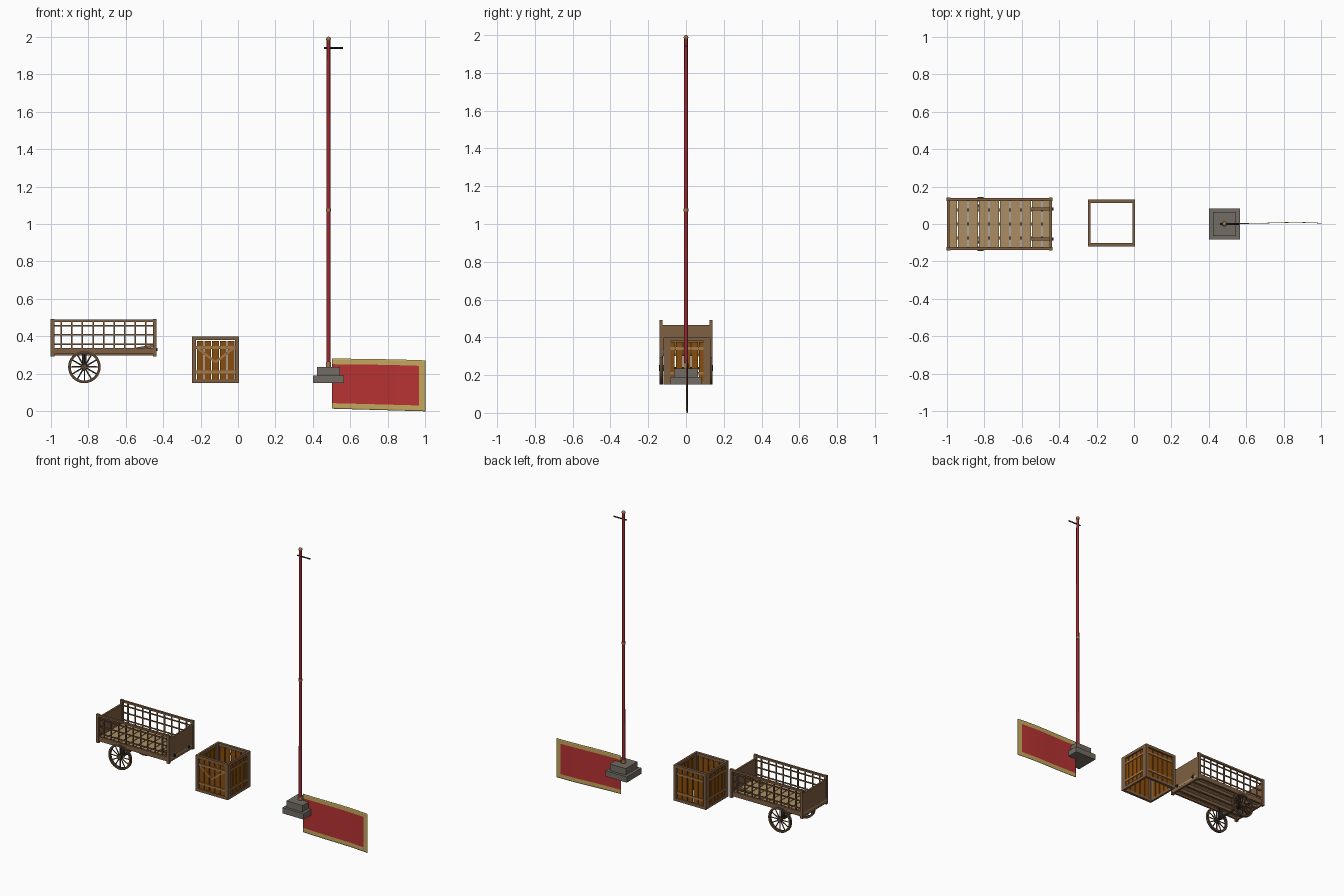
import bpy, bmesh, math
from mathutils import Matrix, Vector

cube = bpy.data.objects.get("Cube")
if cube:
    bpy.data.objects.remove(cube, do_unlink=True)


def material(name, rgb):
    m = bpy.data.materials.new(name)
    m.use_nodes = True
    m.diffuse_color = (*rgb, 1)
    m.node_tree.nodes["Principled BSDF"].inputs["Base Color"].default_value = (*rgb, 1)
    return m


wood = material("brown wood", (0.21, 0.115, 0.055))
tan = material("tan floor wood", (0.41, 0.27, 0.125))
dark = material("dark wheel wood", (0.10, 0.058, 0.03))
orange = material("orange crate wood", (0.25, 0.075, 0.004))
batten = material("light batten wood", (0.36, 0.19, 0.07))
stone = material("grey stone", (0.17, 0.15, 0.125))
cloth = material("red cloth", (0.48, 0.033, 0.033))
paint = material("dark red paint", (0.33, 0.022, 0.028))
gold = material("gold trim", (0.56, 0.39, 0.11))
iron = material("dark iron", (0.025, 0.022, 0.02))


def finish(name, bm, mats, smooth=False):
    mesh = bpy.data.meshes.new(name)
    bmesh.ops.recalc_face_normals(bm, faces=bm.faces)
    bm.to_mesh(mesh)
    bm.free()
    ob = bpy.data.objects.new(name, mesh)
    bpy.context.collection.objects.link(ob)
    for m in mats:
        mesh.materials.append(m)
    if smooth:
        bpy.ops.object.select_all(action='DESELECT')
        ob.select_set(True)
        bpy.context.view_layer.objects.active = ob
        bpy.ops.object.shade_smooth_by_angle()
    return ob


def add_box(bm, x, y, z, matrix=Matrix()):
    """Box spanning three (low, high) ranges."""
    mid = Vector([(a + b) / 2 for a, b in (x, y, z)])
    size = [b - a for a, b in (x, y, z)]
    bmesh.ops.create_cube(bm, size=1, matrix=matrix @ Matrix.Translation(mid) @ Matrix.Diagonal((*size, 1)))


def boxes(name, mat, items, matrix=Matrix()):
    bm = bmesh.new()
    for x, y, z in items:
        add_box(bm, x, y, z, matrix)
    return finish(name, bm, [mat])


def add_rod(bm, a, b, r1, r2=None, sides=12):
    a, b = Vector(a), Vector(b)
    d = b - a
    rot = d.to_track_quat('Z', 'Y').to_matrix().to_4x4()
    bmesh.ops.create_cone(bm, cap_ends=True, segments=sides, radius1=r1, radius2=r1 if r2 is None else r2,
                          depth=d.length, matrix=Matrix.Translation((a + b) / 2) @ rot)


def around(c, half):
    return (c - half, c + half)


# Cart body
x0, x1 = -1.0, -0.435
length = x1 - x0
pitch = 0.0565
boxes("cart_floor_planks", tan,
      [(around(x0 + pitch * (i + 0.5), 0.0255), (-0.125, 0.125), (0.318, 0.33)) for i in range(10)])
boxes("cart_floor_stringers", wood,
      [((x0 + 0.01, x1 - 0.01), around(y, 0.008), (0.298, 0.318)) for y in (-0.075, 0, 0.075)])
boxes("cart_end_boards", wood,
      [((x0 + 0.003, x0 + 0.015), (-0.125, 0.125), (0.3, 0.465)),
       ((x1 - 0.015, x1 - 0.003), (-0.125, 0.125), (0.3, 0.465))])

for side, label in ((-1, "right"), (1, "left")):
    def ys(a, b):
        return tuple(sorted((side * a, side * b)))
    # Side beams, rails and corner posts
    boxes(f"cart_{label}_frame", wood,
          [((x0, x1), ys(0.122, 0.136), (0.305, 0.337)),
           ((x0, x1), ys(0.126, 0.14), (0.477, 0.49)),
           ((x0, x0 + 0.02), ys(0.124, 0.141), (0.293, 0.492)),
           ((x1 - 0.02, x1), ys(0.124, 0.141), (0.293, 0.492))])
    # Open lattice
    uprights = [(around(x0 + pitch * i, 0.004), ys(0.129, 0.136), (0.33, 0.48)) for i in range(1, 10)]
    bars = [((x0 + 0.01, x1 - 0.01), ys(0.125, 0.131), around(z, 0.004)) for z in (0.357, 0.408, 0.456)]
    boxes(f"cart_{label}_lattice", wood, uprights + bars)
    # Sloping shaft brackets
    tilt = Matrix.Translation((-0.493, side * 0.08, 0.342)) @ Matrix.Rotation(-0.16, 4, 'Y')
    boxes(f"cart_{label}_shaft_bracket", wood,
          [((-0.06, 0.056), (-0.009, 0.009), (-0.007, 0.007))], tilt)
    bm = bmesh.new()
    add_rod(bm, (x1 - 0.02, side * 0.08, 0.33), (x1 + 0.004, side * 0.08, 0.33), 0.009)
    finish(f"cart_{label}_end_bolt", bm, [iron])

    # Spoked wheel
    hub = Vector((-0.82, side * 0.131, 0.237))
    outer, inner, w = 0.087, 0.073, 0.008
    bm = bmesh.new()
    n = 32
    rings = []
    for i in range(n):
        t = 2 * math.pi * i / n
        d = Vector((math.cos(t), 0, math.sin(t)))
        rings.append([bm.verts.new(hub + d * r + Vector((0, y, 0)))
                      for r, y in ((inner, -w), (outer, -w), (outer, w), (inner, w))])
    for i in range(n):
        a, b = rings[i], rings[(i + 1) % n]
        for j in range(4):
            k = (j + 1) % 4
            bm.faces.new((a[j], a[k], b[k], b[j]))
    finish(f"{label}_wheel_rim", bm, [dark], True)
    bm = bmesh.new()
    for i in range(12):
        t = 2 * math.pi * i / 12
        add_rod(bm, hub, hub + Vector((math.cos(t), 0, math.sin(t))) * 0.076, 0.0042, 0.0035, 6)
    add_rod(bm, hub - Vector((0, 0.012, 0)), hub + Vector((0, 0.012, 0)), 0.016, sides=16)
    finish(f"{label}_wheel_spokes", bm, [dark])

# Axle and its mounts
bm = bmesh.new()
add_rod(bm, (-0.82, -0.13, 0.237), (-0.82, 0.13, 0.237), 0.007)
for y in (-0.095, 0.095):
    add_box(bm, around(-0.82, 0.012), around(y, 0.008), (0.23, 0.318))
finish("cart_axle", bm, [iron])

# Crate: four framed plank walls, open above and below
h = 0.125
inside = h - 0.022
for k, label in enumerate(("front", "left", "back", "right")):
    place = Matrix.Translation((-0.12, 0.005, 0.275)) @ Matrix.Rotation(k * math.pi / 2, 4, 'Z')
    thick = 0.018 if k % 2 == 0 else 0.014
    reach = h if k % 2 == 0 else h - 0.018
    outside = (-h, -h + thick)
    boxes(f"crate_{label}_frame", wood,
          [((-reach, reach), outside, (h - 0.02, h)), ((-reach, reach), outside, (-h, -h + 0.02)),
           ((-reach, -reach + 0.02), outside, (-h, h)), ((reach - 0.02, reach), outside, (-h, h))], place)
    step = 2 * inside / 5
    boxes(f"crate_{label}_planks", orange,
          [(around(-inside + step * (i + 0.5), step / 2 - 0.003), (-h + 0.006, -h + 0.013),
            (-h + 0.012, h - 0.024)) for i in range(5)], place)
    boxes(f"crate_{label}_battens", batten,
          [((-inside, inside), (-h + 0.001, -h + 0.007), around(z, 0.007)) for z in (-0.065, 0.066)], place)

# Crossed braces on the crate front
bm = bmesh.new()
for s in (-1, 1):
    a, b = Vector((s * 0.1, 0.065)), Vector((0, -0.012))
    d = b - a
    m = (Matrix.Translation((-0.12 + (a.x + b.x) / 2, -0.117, 0.275 + (a.y + b.y) / 2))
         @ Matrix.Rotation(-math.atan2(d.y, d.x), 4, 'Y'))
    add_box(bm, around(0, d.length / 2), around(0, 0.003), around(0, 0.006), m)
finish("crate_front_braces", bm, [batten])

# Flagpole on a stepped stone base
px = 0.483
boxes("pole_base", stone,
      [(around(px, 0.082), around(0, 0.082), (0.15, 0.19)),
       (around(px, 0.062), around(0, 0.064), (0.19, 0.236))])
bm = bmesh.new()
add_rod(bm, (px, 0, 0.23), (px, 0, 1.98), 0.011, 0.0095, 16)
finish("flagpole", bm, [paint], True)
bm = bmesh.new()
add_rod(bm, (px, 0, 0.236), (px, 0, 0.262), 0.014, sides=16)
add_rod(bm, (px, 0, 1.067), (px, 0, 1.083), 0.0125, sides=16)
bmesh.ops.create_uvsphere(bm, u_segments=16, v_segments=10, radius=0.0125,
                          matrix=Matrix.Translation((px, 0, 1.9875)))
finish("pole_fittings", bm, [batten], True)
bm = bmesh.new()
add_rod(bm, (px - 0.023, 0, 1.94), (px + 0.077, 0, 1.94), 0.0045, sides=8)
finish("pole_arm", bm, [iron])

# Cloth banner with a trim on three sides
bm = bmesh.new()
nx, nz = 60, 36
grid = []
for i in range(nx + 1):
    u = i / nx
    low, high = 0.014 * (1 - u), 0.281 - 0.009 * u * u
    grid.append([bm.verts.new((0.502 + 0.498 * u, 0.003 + 0.008 * math.sin(u * 4 - 1) * u,
                               low + (high - low) * j / nz)) for j in range(nz + 1)])
for i in range(nx):
    for j in range(nz):
        f = bm.faces.new((grid[i][j], grid[i + 1][j], grid[i + 1][j + 1], grid[i][j + 1]))
        u, v = (i + 0.5) / nx, abs((j + 0.5) / nz - 0.5)
        corner = max(0, u - 0.91) / 0.025 + max(0, v - 0.35) / 0.04
        f.material_index = 0 if u < 0.934 and v < 0.385 and corner < 1.5 else 1
banner = finish("banner", bm, [cloth, gold], True)
solid = banner.modifiers.new("thickness", 'SOLIDIFY')
solid.thickness = 0.003
solid.offset = 0
